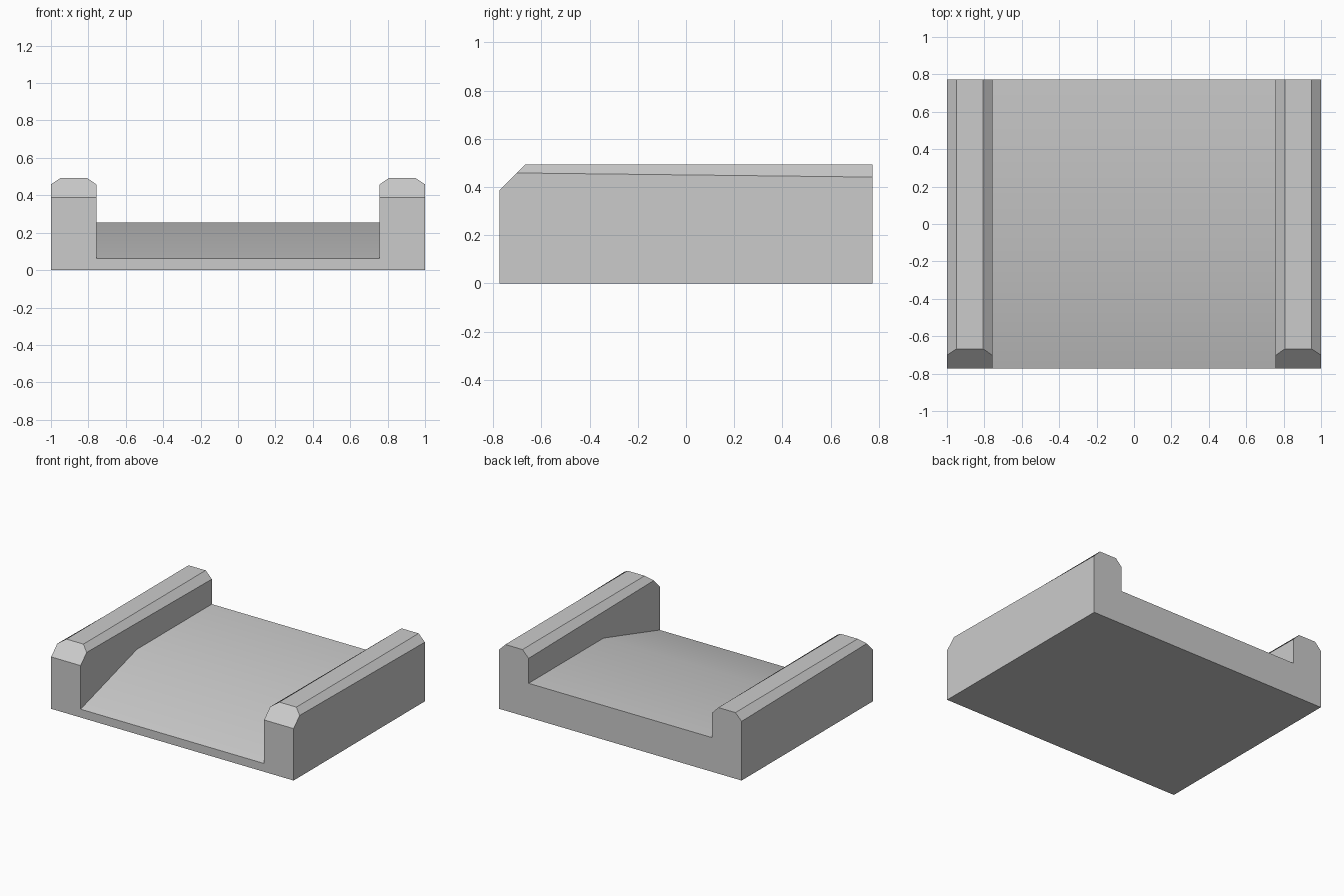
import bpy, bmesh, math
from mathutils import Vector

cube = bpy.data.objects.get("Cube")
if cube:
    bpy.data.objects.remove(cube, do_unlink=True)

HALF_LEN = 0.773   # half depth along y
INNER, OUTER = 0.757, 1.0   # rail sides
TOP = 0.493
CHAMFER = 0.051

grey = bpy.data.materials.new("plain grey")
grey.use_nodes = True
colour = (0.6, 0.6, 0.6, 1)
grey.diffuse_color = colour
grey.node_tree.nodes["Principled BSDF"].inputs["Base Color"].default_value = colour


def loft(bm, start, end):
    """Closed prism between two matching outlines."""
    a = [bm.verts.new(p) for p in start]
    b = [bm.verts.new(p) for p in end]
    bm.faces.new(a)
    bm.faces.new(b[::-1])
    for i in range(len(a)):
        j = (i + 1) % len(a)
        bm.faces.new((a[j], a[i], b[i], b[j]))


def finish(bm, name):
    bmesh.ops.recalc_face_normals(bm, faces=bm.faces[:])
    mesh = bpy.data.meshes.new(name)
    bm.to_mesh(mesh)
    bm.free()
    mesh.materials.append(grey)
    obj = bpy.data.objects.new(name, mesh)
    bpy.context.collection.objects.link(obj)
    bpy.ops.object.select_all(action='DESELECT')
    obj.select_set(True)
    bpy.context.view_layer.objects.active = obj
    bpy.ops.object.shade_smooth_by_angle(angle=math.radians(30))
    return obj


def rail_section(side, y, shoulder):
    outline = [(INNER, 0), (OUTER, 0), (OUTER, shoulder), (OUTER - CHAMFER, TOP),
               (INNER + CHAMFER, TOP), (INNER, shoulder)]
    return [(side * x, y, z) for x, z in outline]


# Side rails: shoulders drop slightly to the rear, front top corner cut off
for name, side in (("left_rail", 1), ("right_rail", -1)):
    bm = bmesh.new()
    loft(bm, rail_section(side, -HALF_LEN, 0.459), rail_section(side, HALF_LEN, 0.441))
    bmesh.ops.bisect_plane(bm, geom=bm.verts[:] + bm.edges[:] + bm.faces[:],
                           plane_co=Vector((0, -HALF_LEN, 0.387)),
                           plane_no=Vector((0, -1, 1)).normalized(), clear_outer=True)
    bmesh.ops.holes_fill(bm, edges=[e for e in bm.edges if e.is_boundary], sides=0)
    finish(bm, name)

# Floor: ramp rising from the front to a level rear deck
profile = [(-HALF_LEN, 0), (HALF_LEN, 0), (HALF_LEN, 0.255), (-0.11, 0.255), (-HALF_LEN, 0.062)]
bm = bmesh.new()
loft(bm, [(-INNER, y, z) for y, z in profile], [(INNER, y, z) for y, z in profile])
finish(bm, "ramped_floor")
